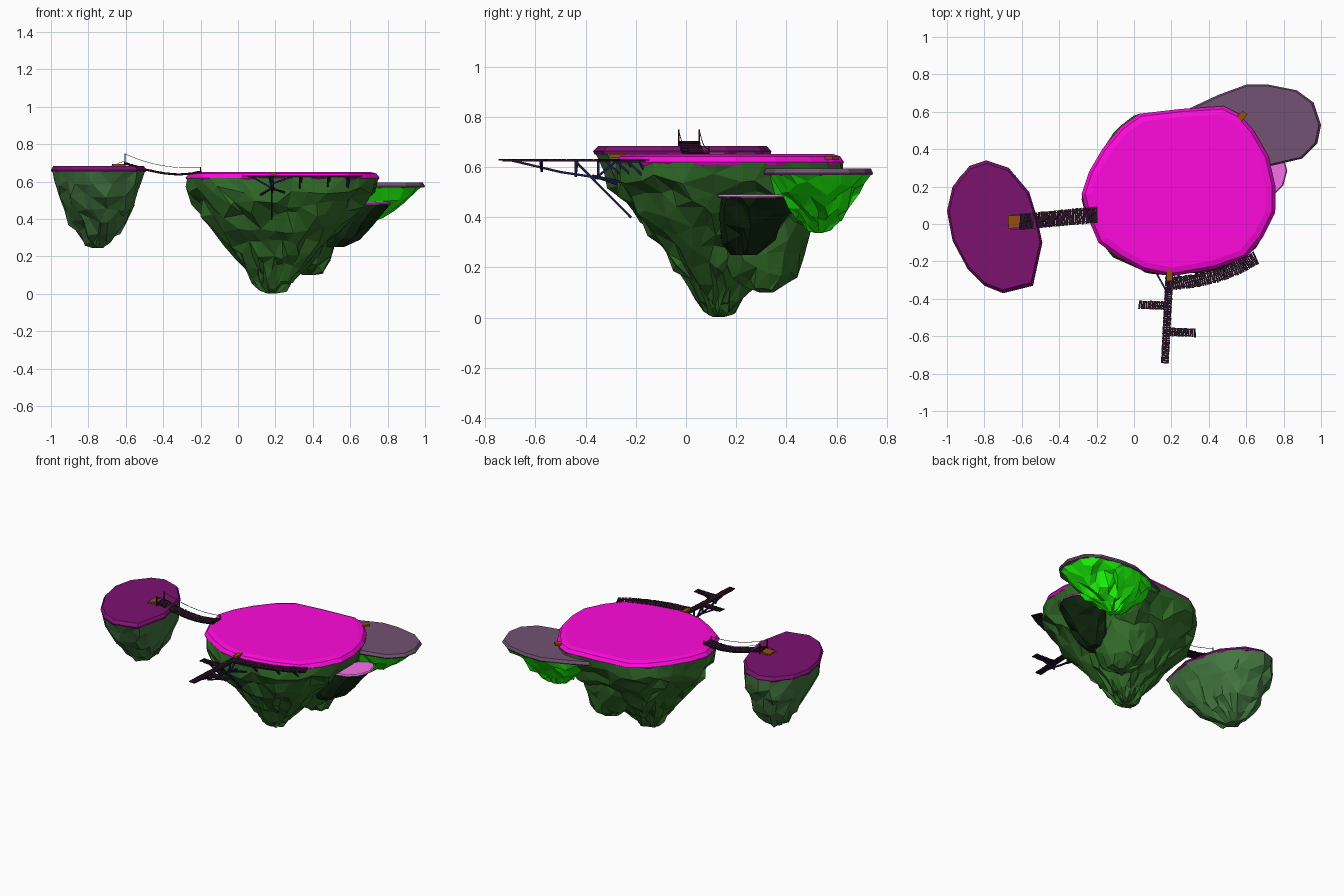
import bpy, bmesh, math, random
from mathutils import Vector, Matrix

if "Cube" in bpy.data.objects:
    bpy.data.objects.remove(bpy.data.objects["Cube"])

random.seed(11)


def material(name, r, g, b):
    m = bpy.data.materials.new(name)
    m.diffuse_color = (r, g, b, 1)
    m.use_nodes = True
    m.node_tree.nodes["Principled BSDF"].inputs["Base Color"].default_value = m.diffuse_color
    return m


PLANK = material("plank_wood", .022, .006, .018)
BEAM = material("beam_wood", .012, .01, .06)
ROPE = material("rope_fibre", .12, .13, .05)
STEP = material("step_wood", .3, .075, .005)


def finish(name, bm, mat):
    bmesh.ops.recalc_face_normals(bm, faces=bm.faces)
    me = bpy.data.meshes.new(name)
    bm.to_mesh(me)
    bm.free()
    me.materials.append(mat)
    ob = bpy.data.objects.new(name, me)
    bpy.context.collection.objects.link(ob)
    return ob


def resample(pts, n, closed=False):
    """Evenly spaced points along a polyline."""
    pts = [Vector(p) for p in pts]
    if closed:
        pts.append(pts[0])
    lens = [(b - a).length for a, b in zip(pts, pts[1:])]
    total, out = sum(lens), []
    for i in range(n):
        d, k = total * i / (n if closed else n - 1), 0
        while k < len(lens) - 1 and d > lens[k]:
            d -= lens[k]
            k += 1
        out.append(pts[k].lerp(pts[k + 1], min(1, d / lens[k])))
    return out


def loft(bm, rings):
    rows = [[bm.verts.new(p) for p in r] for r in rings]
    n = len(rows[0])
    for a, b in zip(rows, rows[1:]):
        for i in range(n):
            bm.faces.new((a[i], a[(i + 1) % n], b[(i + 1) % n], b[i]))
    bm.faces.new(rows[0])
    bm.faces.new(rows[-1])


def rock(name, outline, levels, tip, n, rough, mat):
    """Tapering crag: levels are (z, scale), drifting towards the tip."""
    ring = resample(outline, n, True)
    c = sum(ring, Vector((0, 0))) / n
    z0, z1 = levels[0][0], levels[-1][0]
    bumps = [0] * n
    rings = []
    for j, (z, s) in enumerate(levels):
        mid = c.lerp(Vector(tip), (z0 - z) / (z0 - z1))
        row = []
        bumps = [.25 * b + .85 * random.uniform(-1, 1) for b in bumps]
        for i, (p, b) in enumerate(zip(ring, bumps)):
            k, dz, turn = s, 0, 0
            if 0 < j < len(levels) - 1:
                k *= 1 + rough * b * (.35 if j == 1 else 1)
                dz = random.uniform(-.28, .28) * rough
                turn = random.uniform(-.5, .5)
            side = (ring[(i + 1) % n] - p) * turn
            q = mid + (p + side - c) * k
            row.append((q.x, q.y, z + dz))
        rings.append(row)
    bm = bmesh.new()
    loft(bm, rings)
    bmesh.ops.triangulate(bm, faces=bm.faces)
    return finish(name, bm, mat)


def cap(name, outline, profile, mat):
    """Turf slab: profile is (z, scale) from underside to top."""
    c = sum((Vector(p) for p in outline), Vector((0, 0))) / len(outline)
    bm = bmesh.new()
    loft(bm, [[(*(c + (Vector(p) - c) * s), z) for p in outline] for z, s in profile])
    return finish(name, bm, mat)


def ellipse(cx, cy, rx, ry, n):
    return [(cx + rx * math.cos(2 * math.pi * i / n),
             cy + ry * math.sin(2 * math.pi * i / n)) for i in range(n)]


def add_box(bm, centre, direction, size):
    """Box with its x axis along direction and its y axis level."""
    x = Vector(direction).normalized()
    y = Vector((0, 0, 1)).cross(x)
    y = y.normalized() if y.length > 1e-4 else Vector((0, 1, 0))
    rot = Matrix((x, y, x.cross(y))).transposed().to_4x4()
    bmesh.ops.create_cube(bm, size=1, matrix=Matrix.Translation(centre) @ rot
                          @ Matrix.Diagonal((*size, 1)))


def beams(name, segments, w, mat):
    bm = bmesh.new()
    for a, b in segments:
        a, b = Vector(a), Vector(b)
        add_box(bm, (a + b) / 2, b - a, ((b - a).length + w * .5, w, w))
    return finish(name, bm, mat)


def planks(name, path, width, pitch=.0115):
    """Row of slightly uneven boards, with two runners underneath."""
    length = sum((Vector(b) - Vector(a)).length for a, b in zip(path, path[1:]))
    pts = resample(path, int(length / pitch) + 1)
    bm = bmesh.new()
    sides = [[], []]
    for i, p in enumerate(pts):
        t = pts[min(i + 1, len(pts) - 1)] - pts[max(i - 1, 0)]
        n = Vector((-t.y, t.x, 0)).normalized()
        turn = t + n * t.length * random.uniform(-.1, .1)
        add_box(bm, p, turn, (pitch * .9, width * random.uniform(.93, 1.05), .006))
        for k, s in enumerate((-1, 1)):
            sides[k].append(p + n * s * width * .36 - Vector((0, 0, .005)))
    finish(name, bm, PLANK)
    beams(name + "_runners", [ab for s in sides for ab in zip(s[::3], s[3::3])], .006, PLANK)


# Main island
main = [(.03, .59), (.25, .615), (.48, .63), (.56, .59), (.64, .5), (.72, .36), (.757, .2),
        (.755, .06), (.69, -.07), (.6, -.18), (.43, -.24), (.2, -.28), (.05, -.25),
        (-.08, -.18), (-.19, -.1), (-.25, .04), (-.28, .16), (-.24, .28), (-.17, .4), (-.07, .52)]
cap("main_island_turf", main, [(.607, .985), (.62, 1), (.643, .965), (.652, .9)],
    material("main_turf", 1, .003, .72))
main_rock = material("main_rock", .032, .15, .022)
rock("main_island_rock", main,
     [(.619, .998), (.555, .995), (.485, .91), (.42, .82), (.345, .68), (.27, .54),
      (.2, .43), (.14, .31), (.08, .21), (.035, .14), (.002, .05)], (.18, .13), 32, .09, main_rock)
rock("main_island_lower_spur", ellipse(.32, .29, .2, .2, 14),
     [(.42, 1.12), (.33, .98), (.25, .84), (.18, .66), (.13, .42), (.1, .14)],
     (.38, .32), 14, .09, main_rock)

# Left island
left = [(-.79, .34), (-.88, .31), (-.97, .2), (-1, .07), (-.97, -.09), (-.89, -.24),
        (-.8, -.33), (-.7, -.37), (-.54, -.33), (-.49, -.1), (-.52, .04), (-.56, .17), (-.67, .3)]
cap("left_island_turf", left, [(.65, .985), (.663, 1), (.683, .95)],
    material("left_turf", .2, .006, .16))
rock("left_island_rock", left,
     [(.662, .995), (.6, .955), (.53, .87), (.46, .76), (.39, .62), (.33, .47), (.28, .32), (.245, .12)],
     (-.75, .07), 24, .085, material("left_rock", .055, .18, .05))

# Back right island
back = [(.3, .62), (.36, .5), (.46, .41), (.58, .35), (.73, .31), (.9, .35), (.98, .43),
        (1, .53), (.96, .65), (.87, .715), (.72, .745), (.6, .745), (.45, .69)]
cap("back_island_turf", back, [(.568, .985), (.576, 1), (.595, .96)],
    material("back_turf", .17, .085, .17))
rock("back_island_rock", back,
     [(.576, .99), (.545, .9), (.5, .74), (.455, .57), (.41, .41), (.37, .24), (.338, .08)],
     (.62, .53), 24, .1, material("back_rock", .012, 1, .003))

# Right ledge, half sunk in the main island
ledge = ellipse(.655, .285, .165, .16, 12)
cap("ledge_turf", ledge, [(.478, .98), (.483, 1), (.491, .96)], material("ledge_turf", .9, .17, .8))
rock("ledge_rock", ledge, [(.482, .98), (.43, .93), (.37, .83), (.31, .68), (.25, .35)],
     (.51, .23), 14, .08, material("ledge_rock", .005, .022, .005))

# Hanging bridge
bridge = [(-.605, .012, .7), (-.55, .017, .684), (-.48, .024, .663), (-.4, .031, .647),
          (-.32, .039, .64), (-.25, .045, .645), (-.2, .05, .655)]
planks("bridge_deck", bridge, .085)
posts, ropes = [], []
for dy in (-.041, .041):
    a, b = [Vector(p) + Vector((0, dy, 0)) for p in (bridge[0], bridge[-1])]
    up_a, up_b = a + Vector((0, 0, .048)), b + Vector((0, 0, .022))
    posts += [(a - Vector((0, 0, .03)), up_a), (b - Vector((0, 0, .02)), up_b)]
    line = [up_a.lerp(up_b, i / 16) - Vector((0, 0, .11 * i / 16 * (1 - i / 16))) for i in range(17)]
    ropes += list(zip(line, line[1:]))
    ropes.append((a + Vector((0, 0, .01)), a + Vector((-.07, 0, -.015))))
beams("bridge_posts", posts, .006, PLANK)
beams("bridge_ropes", ropes, .0025, ROPE)

# Pier with two side jetties
planks("pier_deck", [(.19, -.27, .63), (.165, -.74, .63)], .043)
planks("left_jetty", [(.16, -.436, .63), (.03, -.432, .63)], .046)
planks("right_jetty", [(.195, -.576, .63), (.325, -.582, .63)], .046)

# Curved walkway round the front edge
walk = [(.2, -.318, .63), (.33, -.304, .63), (.45, -.275, .63), (.55, -.238, .63), (.65, -.182, .63)]
planks("walkway_deck", walk, .07, .011)

# Struts below the decks
struts = [((.168, -.69, .625), (.178, -.5, .58)), ((.178, -.5, .58), (.185, -.2, .535)),
          ((.172, -.575, .625), (.172, -.575, .598)), ((.18, -.44, .625), (.18, -.44, .565)),
          ((.18, -.44, .622), (.18, -.22, .4)), ((.185, -.35, .625), (.185, -.35, .552)),
          ((.18, -.44, .565), (.08, -.434, .622)), ((.172, -.575, .585), (.28, -.58, .622)),
          ((.18, -.37, .565), (.09, -.21, .51)), ((.18, -.37, .565), (.28, -.21, .53)),
          ((.19, -.36, .555), (.185, -.28, .622))]
for x, y in ((.33, -.32), (.48, -.28), (.585, -.235)):
    foot = (x, y + .09, .54)
    struts += [((x, y, .625), foot), ((x + .01, y + .05, .625), foot)]
beams("deck_struts", struts, .009, BEAM)

# Wooden steps where the paths meet the islands
for name, x, y, z, angle, sx, sy in (("bridge_step", -.638, .012, .686, 3, .07, .068),
                                     ("pier_step", .19, -.272, .645, 0, .03, .065),
                                     ("back_step", .575, .575, .636, 47, .055, .035)):
    bm = bmesh.new()
    d = Vector((math.cos(math.radians(angle)), math.sin(math.radians(angle)), 0))
    add_box(bm, (x, y, z), d, (sx, sy, .014))
    finish(name, bm, STEP)
